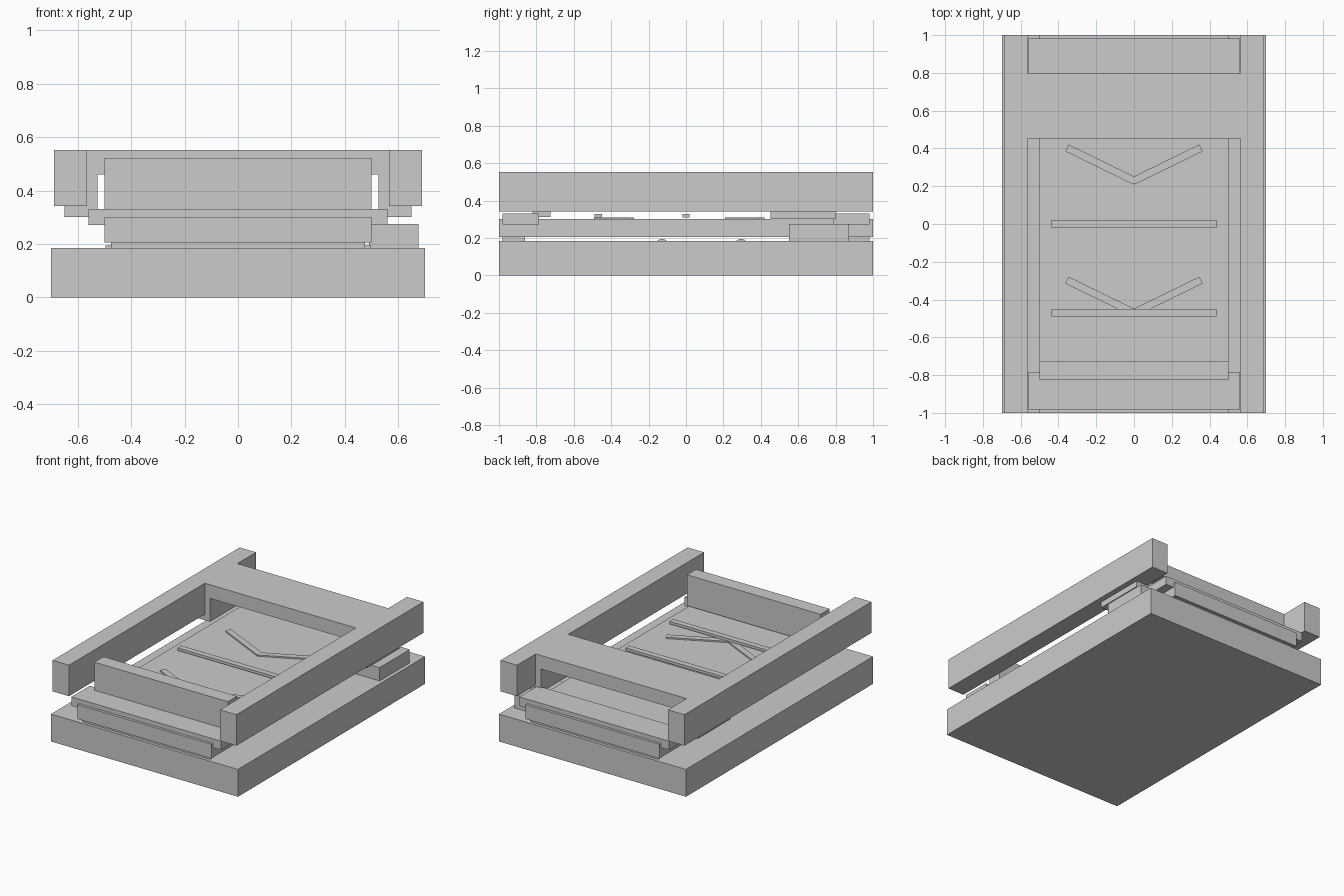
import bpy, math

if "Cube" in bpy.data.objects:
    bpy.data.objects.remove(bpy.data.objects["Cube"])


def box(name, x, y, z, rot=0.0):
    """Box from (min, max) ranges, optionally turned about its own vertical axis."""
    c = [(r[0] + r[1]) / 2 for r in (x, y, z)]
    bpy.ops.mesh.primitive_cube_add(size=1, location=c, rotation=(0, 0, rot))
    ob = bpy.context.object
    ob.name = name
    ob.scale = [r[1] - r[0] for r in (x, y, z)]
    bpy.ops.object.transform_apply(location=False, rotation=False, scale=True)
    return ob


# base and floating middle slab
box("base", (-0.7, 0.7), (-1, 1), (0, 0.185))
box("middle_slab", (-0.5, 0.5), (-1, 1), (0.205, 0.302))

# pads under the slab and collars around its two ends
for end, s in (("front", -1), ("back", 1)):
    pad_y = sorted((s * 0.86, s * 0.98))
    collar_y = sorted((s * 0.785, s * 0.982))
    box(end + "_pad", (-0.475, 0.475), pad_y, (0.185, 0.205))
    box(end + "_collar", (-0.56, 0.56), collar_y, (0.272, 0.332))

# rollers half sunk in the base
for y in (-0.128, 0.295):
    bpy.ops.mesh.primitive_cylinder_add(vertices=32, radius=0.036, depth=0.99,
                                        location=(0, y, 0.159),
                                        rotation=(0, math.pi / 2, 0))
    bpy.context.object.name = "roller"
    bpy.ops.object.shade_smooth_by_angle()

# block on one side
box("side_block", (0.49, 0.675), (0.55, 0.872), (0.185, 0.275))

# side rails and bridge legs
for side, s in (("left", -1), ("right", 1)):
    box(side + "_rail", sorted((s * 0.565, s * 0.688)), (-1, 1), (0.342, 0.552))
    box(side + "_bridge_leg", sorted((s * 0.525, s * 0.65)), (0.452, 0.8), (0.302, 0.551))

# bridge and front crossbar
box("bridge", (-0.565, 0.565), (0.452, 0.8), (0.46, 0.552))
box("front_crossbar", (-0.5, 0.5), (-0.822, -0.725), (0.313, 0.522))

# thin bars and chevrons on the slab
for y in (0.0, -0.47):
    box("slat", (-0.438, 0.438), (y - 0.02, y + 0.02), (0.311, 0.329))
for y in (0.315, -0.385):
    for s in (-1, 1):
        x = s * 0.175
        box("chevron_arm", (x - 0.2, x + 0.2), (y - 0.02, y + 0.02),
            (0.3, 0.311), rot=s * math.radians(26))
